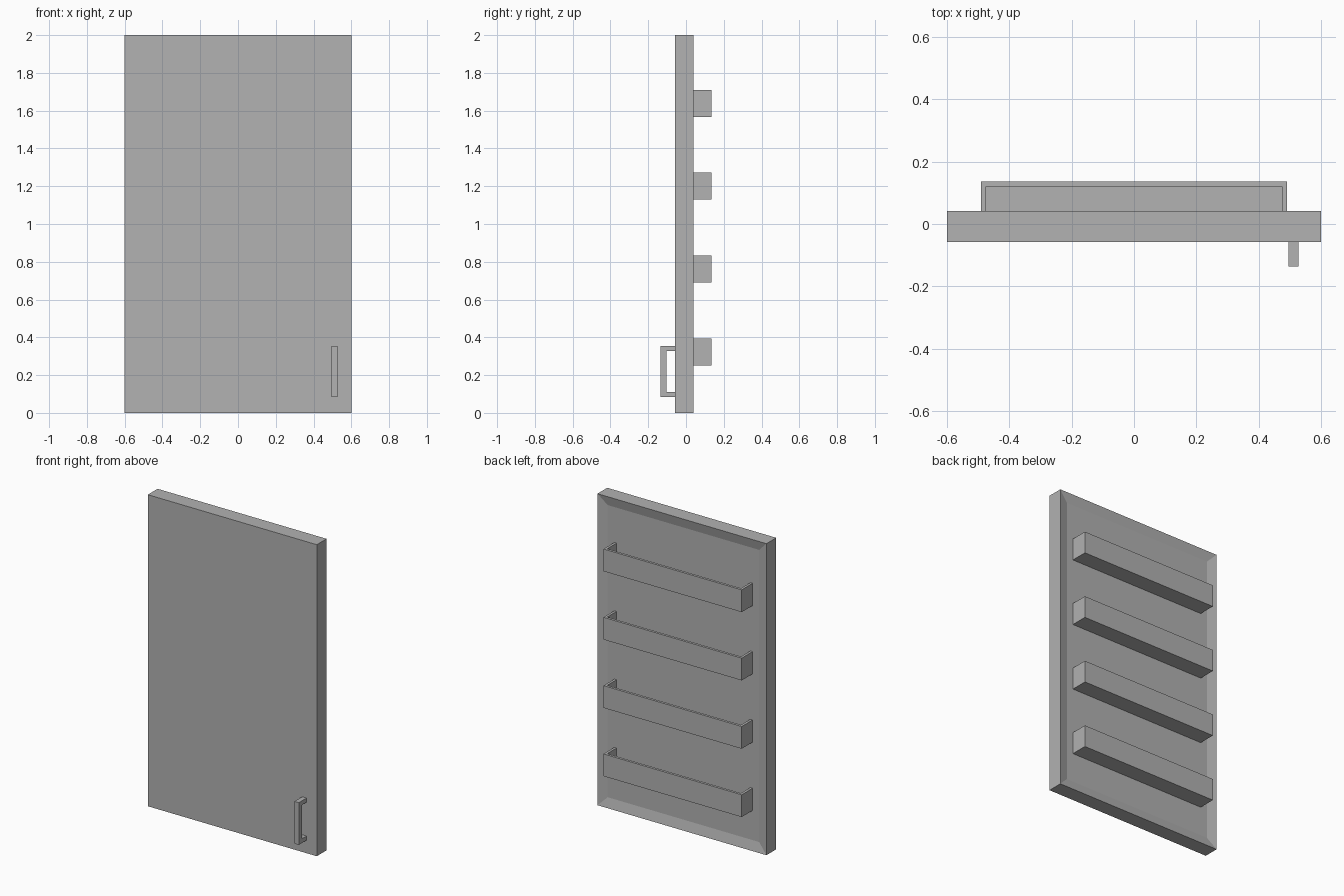
import bpy
import bmesh
from mathutils import Vector

# Remove the default cube only
cube = bpy.data.objects.get("Cube")
if cube:
    bpy.data.objects.remove(cube, do_unlink=True)

# Single grey material
grey = bpy.data.materials.new("plain_grey")
grey.use_nodes = True
colour = (0.445, 0.445, 0.445, 1)
grey.diffuse_color = colour
grey.node_tree.nodes["Principled BSDF"].inputs["Base Color"].default_value = colour


def finish(bm, name):
    bmesh.ops.recalc_face_normals(bm, faces=bm.faces)
    mesh = bpy.data.meshes.new(name)
    bm.to_mesh(mesh)
    bm.free()
    mesh.materials.append(grey)
    obj = bpy.data.objects.new(name, mesh)
    bpy.context.collection.objects.link(obj)
    return obj


def box(low, high):
    low, high = Vector(low), Vector(high)
    bm = bmesh.new()
    bmesh.ops.create_cube(bm, size=1)
    bmesh.ops.scale(bm, vec=high - low, verts=bm.verts)
    bmesh.ops.translate(bm, vec=(low + high) / 2, verts=bm.verts)
    bm.normal_update()
    return bm


FRONT, BACK, RECESS = -0.058, 0.041, 0.015

# Door slab with a shallow recess in its back
bm = box((-0.6, FRONT, 0), (0.6, BACK, 2))
back_face = next(f for f in bm.faces if f.normal.y > 0.9)
bmesh.ops.inset_region(bm, faces=[back_face], thickness=0.088)
bmesh.ops.translate(bm, vec=(0, -RECESS, 0), verts=back_face.verts)
finish(bm, "door_panel")

# Four open-topped rack trays fixed to the recess floor
for i in range(4):
    z = 0.252 + i * 0.4385
    bm = box((-0.491, BACK - RECESS, z), (0.491, 0.136, z + 0.143))
    open_faces = [f for f in bm.faces if f.normal.z > 0.9 or f.normal.y < -0.9]
    bmesh.ops.delete(bm, geom=open_faces, context="FACES")
    # The shell is open, so orient its faces outward from the tray centre
    centre = Vector((0, (BACK - RECESS + 0.136) / 2, z + 0.0715))
    tray = finish(bm, f"rack_tray_{i + 1}")
    bm = bmesh.new()
    bm.from_mesh(tray.data)
    for f in bm.faces:
        if f.normal.dot(f.calc_center_median() - centre) < 0:
            f.normal_flip()
    bm.to_mesh(tray.data)
    bm.free()
    wall = tray.modifiers.new("wall_thickness", "SOLIDIFY")
    wall.thickness = 0.016
    wall.offset = -1
    wall.use_even_offset = True

# Bracket-shaped pull handle, extruded from its side profile
outer, inner = -0.136, -0.104
bottom, top, foot = 0.083, 0.354, 0.027
profile = [(FRONT, bottom), (outer, bottom), (outer, top), (FRONT, top),
           (FRONT, top - foot), (inner, top - foot),
           (inner, bottom + foot), (FRONT, bottom + foot)]
bm = bmesh.new()
side = bm.faces.new([bm.verts.new((0.496, y, z)) for y, z in profile])
swept = bmesh.ops.extrude_face_region(bm, geom=[side])
new_verts = [g for g in swept["geom"] if isinstance(g, bmesh.types.BMVert)]
bmesh.ops.translate(bm, vec=(0.031, 0, 0), verts=new_verts)
finish(bm, "pull_handle")
